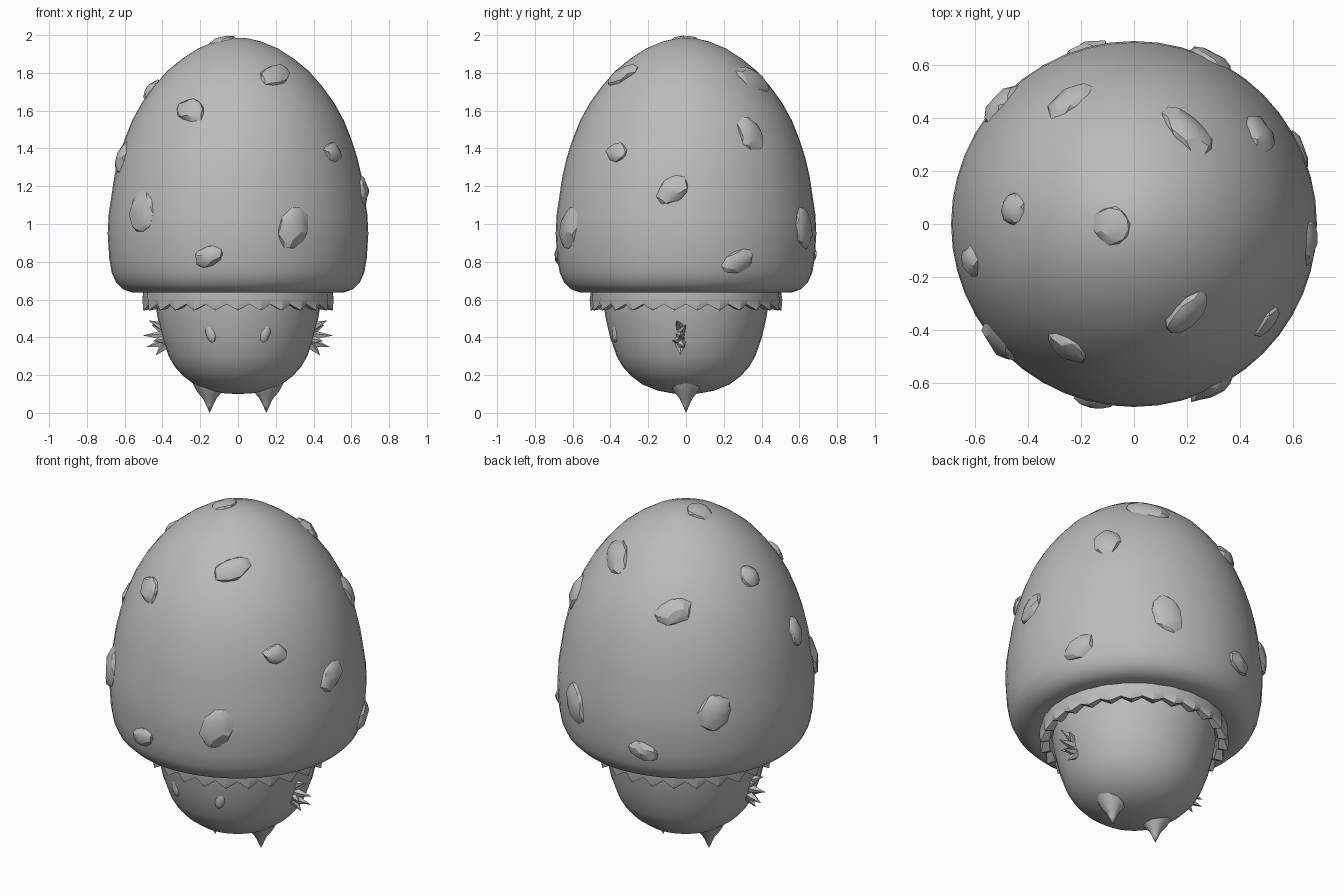
import bpy, bmesh, math, random
from mathutils import Vector, Matrix

if "Cube" in bpy.data.objects:
    bpy.data.objects.remove(bpy.data.objects["Cube"])

random.seed(4)
grey = bpy.data.materials.new("plain grey")
grey.diffuse_color = (0.5, 0.5, 0.5, 1)
grey.use_nodes = True
grey.node_tree.nodes["Principled BSDF"].inputs["Base Color"].default_value = grey.diffuse_color


def finish(name, bm, smooth=None):
    bmesh.ops.recalc_face_normals(bm, faces=bm.faces)
    me = bpy.data.meshes.new(name)
    bm.to_mesh(me)
    bm.free()
    me.materials.append(grey)
    ob = bpy.data.objects.new(name, me)
    bpy.context.collection.objects.link(ob)
    if smooth:
        bpy.ops.object.select_all(action='DESELECT')
        ob.select_set(True)
        bpy.context.view_layer.objects.active = ob
        bpy.ops.object.shade_smooth_by_angle(angle=math.radians(smooth))
    return ob


def lathe(name, profile, n=48, smooth=50):
    bm = bmesh.new()
    vs = [bm.verts.new((r, 0, z)) for r, z in profile]
    es = [bm.edges.new(p) for p in zip(vs, vs[1:])]
    bmesh.ops.spin(bm, geom=vs + es, axis=(0, 0, 1), cent=(0, 0, 0),
                   angle=math.tau, steps=n, use_duplicate=False)
    bmesh.ops.remove_doubles(bm, verts=bm.verts, dist=0.0005)
    return finish(name, bm, smooth)


def spike(bm, base, tip, r, sides=5):
    """Pyramid from base to tip."""
    base, tip = Vector(base), Vector(tip)
    d = tip - base
    m = Matrix.Translation((base + tip) / 2) @ d.to_track_quat('Z', 'Y').to_matrix().to_4x4()
    bmesh.ops.create_cone(bm, cap_ends=True, segments=sides, radius1=r, radius2=0,
                          depth=d.length, matrix=m)


# Cap: tall dome with a rounded, rolled-in rim
dome = [(0.56, 0.637), (0.61, 0.655), (0.645, 0.69), (0.668, 0.74), (0.682, 0.82),
        (0.69, 0.95), (0.685, 1.05), (0.67, 1.15), (0.655, 1.25), (0.632, 1.35),
        (0.60, 1.45), (0.56, 1.55), (0.51, 1.64), (0.445, 1.73), (0.375, 1.81),
        (0.295, 1.875), (0.21, 1.93), (0.12, 1.967), (0.05, 1.983), (0, 1.986)]
lathe("cap", [(0.38, 0.67), (0.49, 0.645)] + dome)

# Body: rounded stalk
lathe("body", [(0.44, 0.67), (0.438, 0.58), (0.425, 0.5), (0.402, 0.4), (0.367, 0.3),
               (0.335, 0.245), (0.29, 0.195), (0.23, 0.15), (0.15, 0.118), (0.07, 0.103), (0, 0.1)], 36)

# Frill under the cap: scalloped ring
bm = bmesh.new()
N = 52
rings = []
for i in range(N):
    a = math.tau * i / N
    low = i % 2
    pts = [(0.44, 0.66), (0.50, 0.66), (0.495 + 0.015 * low, 0.60), (0.485 + 0.02 * low, 0.575 - 0.033 * low),
           (0.455, 0.58 - 0.03 * low), (0.43, 0.61)]
    rings.append([bm.verts.new((r * math.cos(a), r * math.sin(a), z)) for r, z in pts])
for i in range(N):
    p, q = rings[i], rings[(i + 1) % N]
    for j in range(6):
        k = (j + 1) % 6
        bm.faces.new((p[j], q[j], q[k], p[k]))
finish("frill", bm, 30)


def cap_point(az, z):
    """Point and normal on the dome at an azimuth and height."""
    for (r0, z0), (r1, z1) in zip(dome, dome[1:]):
        if z0 <= z <= z1:
            r = r0 + (r1 - r0) * (z - z0) / (z1 - z0)
            c, s = math.cos(az), math.sin(az)
            n = Vector(((z1 - z0) * c, (z1 - z0) * s, r0 - r1)).normalized()
            return Vector((r * c, r * s, z)), n


# Warts: azimuth, height, width, length, tilt
warts = [(-60, 1.79, .21, .13, 25), (-118, 1.60, .18, .14, -25), (-36, 1.38, .14, .11, 0),
         (-139, 1.07, .17, .24, 15), (-65, .98, .17, .24, -25), (-103, .83, .17, .11, 20),
         (186, 1.975, .15, .15, 0), (173, 1.71, .13, .13, 30), (118, 1.60, .20, .14, 20),
         (60, 1.77, .24, .15, -20), (35.5, 1.48, .15, .20, 20), (-167, 1.35, .12, .17, 0),
         (-6, 1.18, .18, .14, 35), (24, .80, .19, .13, 25), (65, .98, .16, .24, 20),
         (105, .83, .17, .11, -15), (138, 1.07, .18, .22, -20)]
bm = bmesh.new()
for az, z, w, l, tilt in warts:
    az = math.radians(az)
    p, n = cap_point(az, z)
    u = Vector((-math.sin(az), math.cos(az), 0))
    rot = Matrix((u, n.cross(u), n)).transposed().to_4x4()
    m = (Matrix.Translation(p - n * 0.008) @ rot @ Matrix.Rotation(math.radians(tilt), 4, 'Z')
         @ Matrix.Diagonal((w / 2, l / 2, 0.036 if z < 1.9 else 0.026, 1)))
    ret = bmesh.ops.create_icosphere(bm, subdivisions=2, radius=1)
    for v in ret['verts']:
        v.co *= random.uniform(0.88, 1.1)
        v.co = m @ v.co
finish("cap_warts", bm, 25)

# Feet: flared spikes under the body
for side, tag in ((-1, "left"), (1, "right")):
    ob = lathe(tag + "_foot", [(0.09, 0.155), (0.065, 0.11), (0.035, 0.075), (0.018, 0.04), (0, 0)], 10)
    ob.location = (0.15 * side, 0, 0)

    # Hands: fan of small spikes
    bm = bmesh.new()
    for x, y, z, bz in ((.475, -.05, .49, .45), (.455, 0, .465, .43), (.505, -.03, .41, .41),
                        (.485, -.01, .35, .37), (.435, -.03, .305, .36), (.45, -.075, .38, .39)):
        spike(bm, (side * 0.385, -0.03, bz), (side * x, y, z), 0.03)
    finish(tag + "_hand", bm)

    # Eyes: small raised lozenges
    bm = bmesh.new()
    bmesh.ops.create_icosphere(bm, subdivisions=2, radius=1, matrix=Matrix.Translation(
        (side * 0.145, -0.372, 0.425)) @ Matrix.Rotation(side * 0.37, 4, 'Z')
        @ Matrix.Rotation(side * 0.25, 4, 'Y') @ Matrix.Diagonal((0.028, 0.018, 0.055, 1)))
    finish(tag + "_eye", bm, 30)
